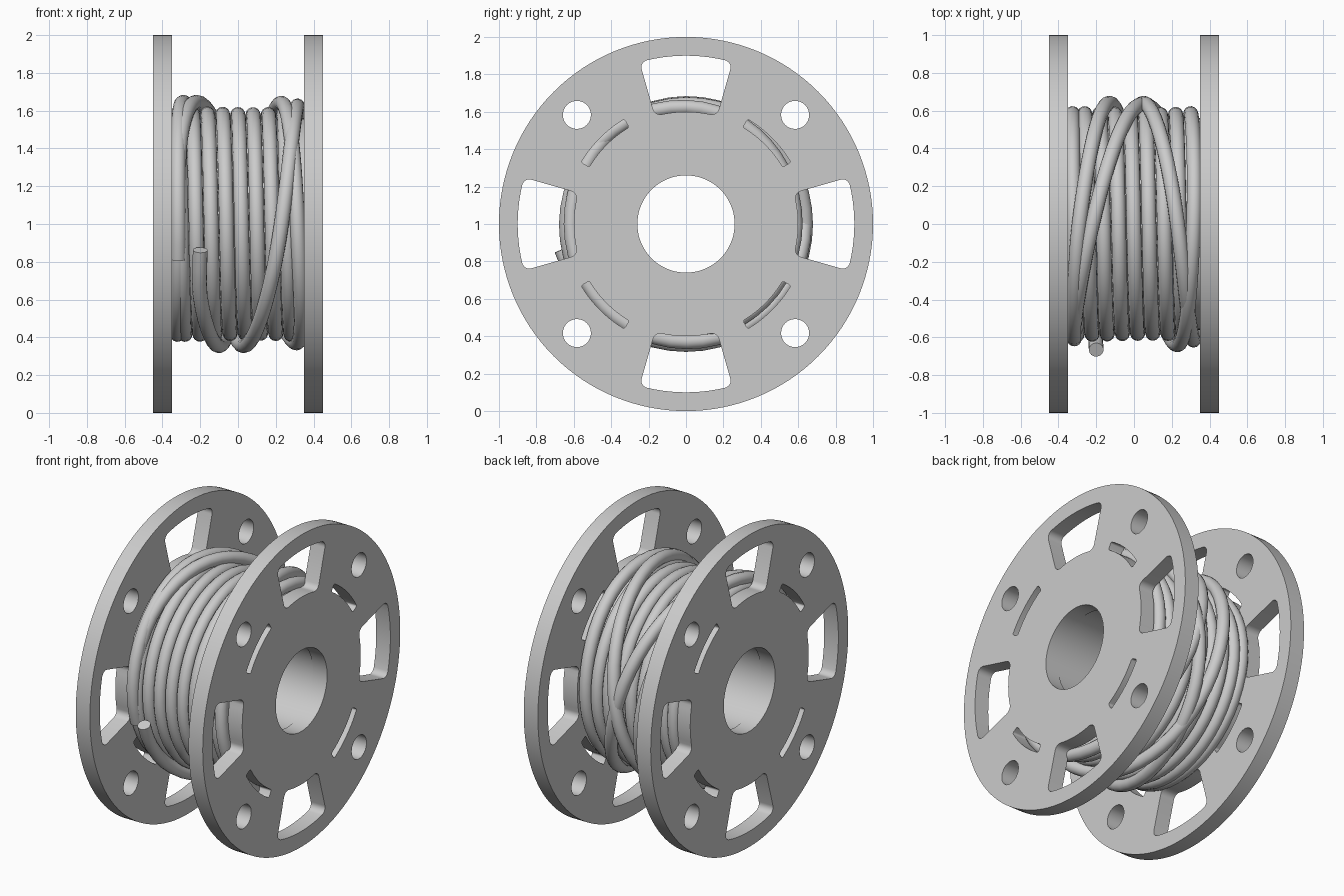
import bpy
from math import sin, cos, pi, radians

cube = bpy.data.objects.get("Cube")
if cube:
    bpy.data.objects.remove(cube, do_unlink=True)

GREY = (0.6, 0.6, 0.6, 1)
grey = bpy.data.materials.new("plain grey")
grey.use_nodes = True
grey.diffuse_color = GREY
grey.node_tree.nodes["Principled BSDF"].inputs["Base Color"].default_value = GREY


def circle(radius, sides, cx=0, cy=0):
    return [(cx + radius * cos(2 * pi * i / sides), cy + radius * sin(2 * pi * i / sides))
            for i in range(sides)]


def ring_slot(r0, r1, half, corner, centre):
    """Closed outline of a ring sector with rounded corners."""
    pts = []
    corners = [(r1 - corner, 1, 0), (r0 + corner, 1, 90),
               (r0 + corner, -1, 180), (r1 - corner, -1, 270)]
    for mid, side, start in corners:
        for k in range(7):
            t = radians(start + k * 15)
            r = mid + corner * cos(t)
            a = side * (half - corner / mid) + corner / mid * sin(t)
            pts.append((r, a))
        # follow the inner or outer arc between corners
        if start in (90, 270):
            r, a = pts[-1]
            pts += [(r, a * (1 - k / 5)) for k in range(1, 10)]
    return [(r * cos(a + centre), r * sin(a + centre)) for r, a in pts]


def finish(name, curve):
    """Turn a curve into a smooth-shaded grey mesh object."""
    obj = bpy.data.objects.new(name, curve)
    bpy.context.collection.objects.link(obj)
    bpy.ops.object.select_all(action='DESELECT')
    obj.select_set(True)
    bpy.context.view_layer.objects.active = obj
    bpy.ops.object.convert(target='MESH')
    obj = bpy.context.view_layer.objects.active
    obj.data.materials.clear()
    obj.data.materials.append(grey)
    bpy.ops.object.shade_smooth_by_angle(angle=radians(35))
    return obj


def add_spline(curve, pts, closed):
    spline = curve.splines.new('POLY')
    spline.points.add(len(pts) - 1)
    for point, co in zip(spline.points, pts):
        point.co = (*co, 0, 1) if len(co) == 2 else (*co, 1)
    spline.use_cyclic_u = closed


def plate(name, outlines, thickness, x):
    """Flat plate with cut-outs, standing across the x axis."""
    curve = bpy.data.curves.new(name, 'CURVE')
    curve.dimensions = '2D'
    curve.fill_mode = 'BOTH'
    curve.extrude = thickness / 2
    for pts in outlines:
        add_spline(curve, pts, True)
    obj = finish(name, curve)
    obj.rotation_euler = (pi / 2, 0, pi / 2)
    obj.location = (x, 0, 1)


# Flanges: bore, four windows, four round holes and four arc slots
outlines = [circle(1, 128), circle(0.26, 64)]
for i in range(4):
    square, diagonal = i * pi / 2, i * pi / 2 + pi / 4
    outlines.append(ring_slot(0.6, 0.9, radians(16), 0.04, square))
    outlines.append(ring_slot(0.6, 0.65, radians(14.5), 0.012, diagonal))
    outlines.append(circle(0.075, 32, 0.825 * cos(diagonal), 0.825 * sin(diagonal)))
plate("left_flange", outlines, 0.1, 0.4)
plate("right_flange", outlines, 0.1, -0.4)

# Drum between the flanges
plate("drum", [circle(0.56, 96), circle(0.265, 64)], 0.7, 0)

# Wire path keys: quarter turns, x, radius
keys = [
    (2.13, -0.20, 0.68), (2.4, -0.20, 0.652), (3, -0.10, 0.645), (4, 0.05, 0.64),
    (5, 0.23, 0.64), (6, 0.315, 0.615), (7, 0.31, 0.63), (8, 0.05, 0.635),
    (9, -0.22, 0.645), (9.5, -0.305, 0.625), (10, -0.315, 0.59),
    (11, -0.32, 0.585), (12, -0.325, 0.585), (13, -0.32, 0.585),
    (44, 0.30, 0.585), (45, 0.315, 0.625), (46, 0.23, 0.64), (47, 0.03, 0.645),
    (48, -0.13, 0.64), (49, -0.29, 0.645), (49.5, -0.315, 0.63), (50.2, -0.315, 0.60),
]


def slope(i, axis):
    a, b = keys[max(i - 1, 0)], keys[min(i + 1, len(keys) - 1)]
    return (b[axis] - a[axis]) / (b[0] - a[0])


def blend(i, t, axis):
    """Cubic interpolation between neighbouring keys."""
    a, b = keys[i], keys[i + 1]
    span = b[0] - a[0]
    s = 1 - t
    return (a[axis] * (1 + 2 * t) * s * s + b[axis] * t * t * (3 - 2 * t)
            + span * (slope(i, axis) * t * s * s - slope(i + 1, axis) * t * t * s))


path = []
for i in range(len(keys) - 1):
    span = keys[i + 1][0] - keys[i][0]
    steps = max(2, round(span * 12))
    for k in range(steps + (i == len(keys) - 2)):
        t = k / steps
        angle = (keys[i][0] + span * t) * pi / 2
        r = blend(i, t, 2)
        path.append((blend(i, t, 1), r * cos(angle), 1 + r * sin(angle)))

# Wound wire
wire = bpy.data.curves.new("wire", 'CURVE')
wire.dimensions = '3D'
wire.bevel_depth = 0.039
wire.bevel_resolution = 6
wire.use_fill_caps = True
add_spline(wire, path, False)
finish("wound_wire", wire)
